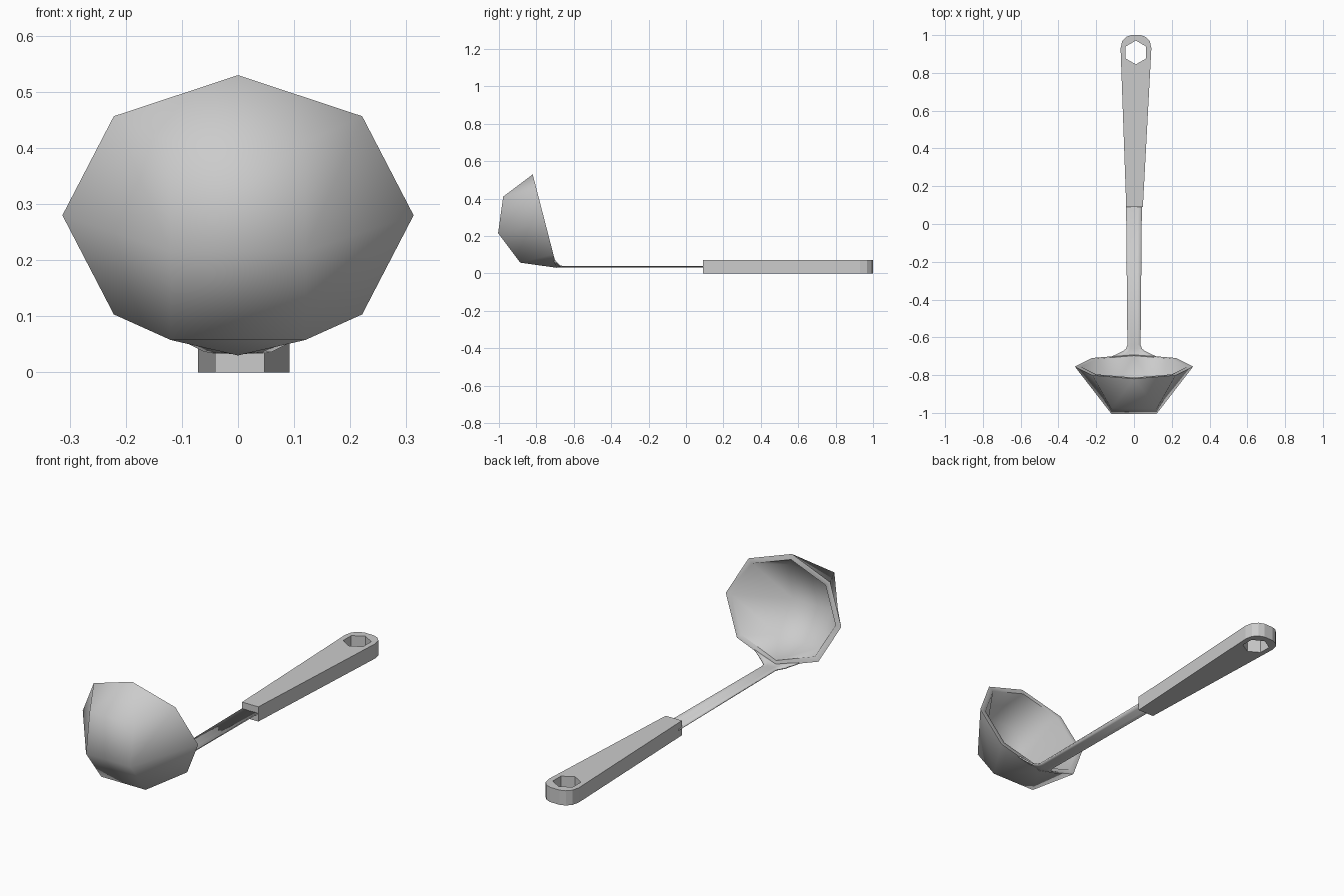
import bpy, bmesh, math
from mathutils import Vector

cube = bpy.data.objects.get("Cube")
if cube:
    bpy.data.objects.remove(cube)

metal = bpy.data.materials.new("light_grey_metal")
metal.use_nodes = True
GREY = (0.6, 0.6, 0.6, 1)
metal.diffuse_color = GREY
metal.node_tree.nodes["Principled BSDF"].inputs["Base Color"].default_value = GREY


def finish(name, bm, smooth=None):
    """Turn a bmesh into a named object, optionally smooth shaded."""
    bmesh.ops.recalc_face_normals(bm, faces=bm.faces)
    mesh = bpy.data.meshes.new(name)
    bm.to_mesh(mesh)
    bm.free()
    mesh.materials.append(metal)
    obj = bpy.data.objects.new(name, mesh)
    bpy.context.collection.objects.link(obj)
    if smooth:
        bpy.ops.object.select_all(action='DESELECT')
        obj.select_set(True)
        bpy.context.view_layer.objects.active = obj
        bpy.ops.object.shade_smooth_by_angle(angle=math.radians(smooth))
    return obj


# Bowl: octagonal rim and three rows of two points behind it, as two shells
CENTRE = Vector((0, -0.755, 0.28))
UP = Vector((0, -0.25, 0.968))
BACK = Vector((0, -0.968, -0.25))
RX, R = 0.313, 0.258


def bowl_shell(bm, scale):
    def add(x, up, back):
        return bm.verts.new(CENTRE + scale * (Vector((x, 0, 0)) + UP * up + BACK * back))
    eighths = [i * math.pi / 4 for i in range(8)]
    rim = [add(RX * math.cos(a), R * math.sin(a), 0) for a in eighths]
    rows = [[add(s * 0.12, R * math.cos(a), R * math.sin(a)) for s in (1, -1)]
            for a in eighths[1:4]]
    top, mid, low = rows
    for upper, lower in ((top, mid), (mid, low)):
        bm.faces.new((upper[0], upper[1], lower[1], lower[0]))
    for side, ring in ((0, (1, 0, 7)), (1, (3, 4, 5))):
        a, b, c = (rim[i] for i in ring)
        bm.faces.new((a, b, mid[side], top[side]))
        bm.faces.new((b, c, low[side], mid[side]))
    for row, ring in ((top, (1, 2, 3)), (low, (7, 6, 5))):
        a, b, c = (rim[i] for i in ring)
        bm.faces.new((a, b, row[0]))
        bm.faces.new((b, c, row[1]))
        bm.faces.new((b, row[1], row[0]))
    return rim


bm = bmesh.new()
outer, inner = bowl_shell(bm, 1), bowl_shell(bm, 0.9)
for i in range(8):
    j = (i + 1) % 8
    bm.faces.new((outer[i], outer[j], inner[j], inner[i]))
finish("bowl", bm, 60)

# Stem: thin strip whose end flares up along the bowl rim
# each station is y, half width, edge height
stations = [(0.12, 0.042, 0.037), (-0.64, 0.035, 0.037), (-0.66, 0.042, 0.037),
            (-0.675, 0.06, 0.04), (-0.69, 0.09, 0.055), (-0.705, 0.125, 0.073)]
bm = bmesh.new()
rows = []
for y, w, z in stations:
    mid_y = max(y, -0.695)
    rows.append([bm.verts.new(p) for p in
                 ((-w, y, z), (-w / 2, (y + mid_y) / 2, (z + 0.037) / 2),
                  (0, mid_y, 0.036),
                  (w / 2, (y + mid_y) / 2, (z + 0.037) / 2), (w, y, z))])
for a, b in zip(rows, rows[1:]):
    for i in range(4):
        bm.faces.new((a[i], a[i + 1], b[i + 1], b[i]))
stem = finish("stem", bm, 30)
thick = stem.modifiers.new("thickness", 'SOLIDIFY')
thick.thickness = 0.007
thick.offset = 0

# Handle: tapered slab with a rounded end and a hexagonal hanging hole
outline = [(-0.041, 0.09), (0.047, 0.09), (0.092, 0.93), (0.084, 0.967),
           (0.063, 0.99), (0.036, 1.0), (-0.015, 1.0), (-0.042, 0.99),
           (-0.063, 0.967), (-0.071, 0.93)]
hole = [(0.01 + 0.063 * math.sin(i * math.pi / 3), 0.908 + 0.063 * math.cos(i * math.pi / 3))
        for i in range(6)]
bm = bmesh.new()
edges = []
for loop in (outline, hole):
    vs = [bm.verts.new((x, y, 0)) for x, y in loop]
    edges += [bm.edges.new((vs[i - 1], vs[i])) for i in range(len(vs))]
bmesh.ops.triangle_fill(bm, edges=edges, use_beauty=True)
ext = bmesh.ops.extrude_face_region(bm, geom=bm.faces[:], use_keep_orig=True)
bmesh.ops.translate(bm, vec=(0, 0, 0.072),
                    verts=[g for g in ext["geom"] if isinstance(g, bmesh.types.BMVert)])
finish("handle", bm)
